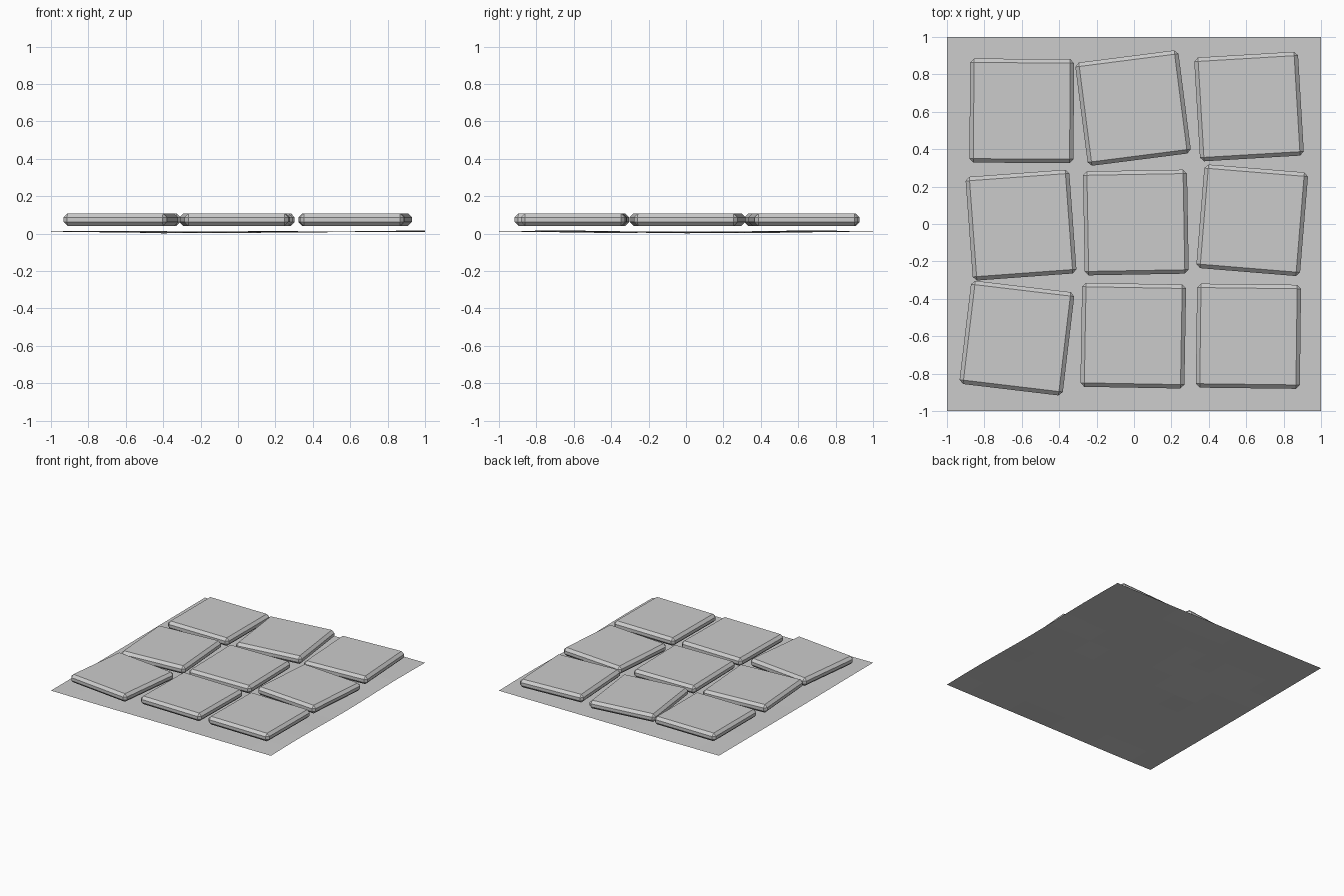
import bpy, bmesh, math
from mathutils import Matrix

cube = bpy.data.objects.get("Cube")
if cube:
    bpy.data.objects.remove(cube, do_unlink=True)

TILE, BOTTOM, TOP, BEVEL = 0.556, 0.041, 0.108, 0.021

stone = bpy.data.materials.new("stone_grey")
stone.use_nodes = True
colour = (0.6, 0.6, 0.6, 1)
stone.diffuse_color = colour
stone.node_tree.nodes["Principled BSDF"].inputs["Base Color"].default_value = colour


def add_object(name, bm):
    mesh = bpy.data.meshes.new(name)
    bm.to_mesh(mesh)
    bm.free()
    mesh.materials.append(stone)
    obj = bpy.data.objects.new(name, mesh)
    bpy.context.collection.objects.link(obj)
    return obj


# Ground sheet, a square with a very slight undulation
bm = bmesh.new()
bmesh.ops.create_grid(bm, x_segments=10, y_segments=10, size=1)
for v in bm.verts:
    v.co.z = 0.013 + 0.004 * math.sin(4 * v.co.x + 1) * math.cos(5 * v.co.y)
low = min(v.co.z for v in bm.verts)
for v in bm.verts:
    v.co.z -= low - 0.004 * (v.co.x ** 2 + v.co.y ** 2) / 2
lowest = min(v.co.z for v in bm.verts)
for v in bm.verts:
    v.co.z += 0.006 - lowest if abs(v.co.x) + abs(v.co.y) > 0.5 else -lowest
sheet = add_object("ground_sheet", bm)


# Paving slabs: centre x, centre y, turn in degrees
def add_slab(name, x, y, turn):
    bm = bmesh.new()
    bmesh.ops.create_cube(bm, size=1, matrix=Matrix.Diagonal((TILE, TILE, TOP - BOTTOM, 1)))
    bmesh.ops.bevel(bm, geom=bm.edges[:], offset=BEVEL, segments=1,
                    affect='EDGES', profile=0.5)
    slab = add_object(name, bm)
    slab.location = (x, y, (TOP + BOTTOM) / 2)
    slab.rotation_euler.z = math.radians(turn)


rows = {
    "back": [(-0.60, 0.605, -0.3), (-0.005, 0.62, 7.3), (0.615, 0.628, 3.4)],
    "middle": [(-0.604, -0.006, 4.2), (0.01, 0.008, 1), (0.632, 0.02, -4.7)],
    "front": [(-0.626, -0.61, -6.8), (-0.004, -0.597, -1), (0.612, -0.6, -0.7)],
}
for row, slabs in rows.items():
    for side, (x, y, turn) in zip(("right", "centre", "left"), slabs):
        add_slab(f"{row}_{side}_slab", x, y, turn)
